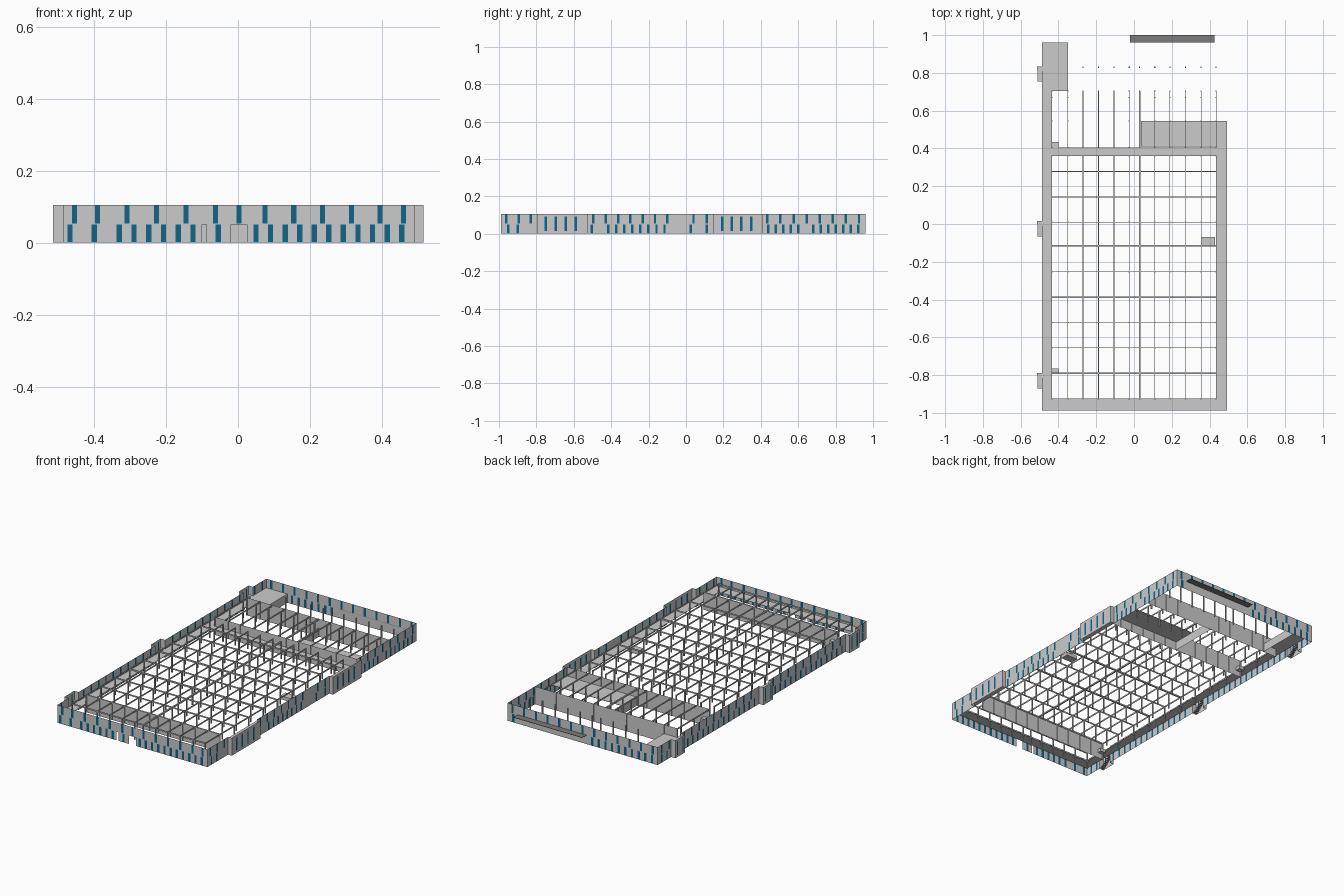
import bpy, bmesh

if "Cube" in bpy.data.objects:
    bpy.data.objects.remove(bpy.data.objects["Cube"])

L, R, F, B = -0.487, 0.492, -0.988, 0.96     # outer wall lines
H, M = 0.105, 0.052                          # wall top, upper floor level


def material(name, col):
    m = bpy.data.materials.new(name)
    m.diffuse_color = (*col, 1)
    m.use_nodes = True
    m.node_tree.nodes["Principled BSDF"].inputs["Base Color"].default_value = m.diffuse_color
    return m


GREY = material("wall_grey", (0.8, 0.8, 0.8))
GLASS = material("window_blue", (0.005, 0.13, 0.25))
DARK = material("canopy_dark", (0.2, 0.2, 0.2))


def finish(name, bm, mats=()):
    me = bpy.data.meshes.new(name)
    bm.to_mesh(me)
    bm.free()
    for m in mats:
        me.materials.append(m)
    ob = bpy.data.objects.new(name, me)
    bpy.context.collection.objects.link(ob)
    return ob


def quad(bm, axis, c, a, b, z0, z1, mat=0):
    """Upright panel running along an axis at fixed cross position c."""
    if b - a < 1e-4 or z1 - z0 < 1e-4:
        return
    pts = [(a, z0), (b, z0), (b, z1), (a, z1)]
    vs = [bm.verts.new((p, c, z) if axis == 'x' else (c, p, z)) for p, z in pts]
    bm.faces.new(vs).material_index = mat


def band(bm, axis, c, a, b, z0, z1, wins=(), width=0.014, gaps=(), sill=0.002):
    """One storey of wall, split into solid panels, windows and openings."""
    cuts = [(w - width / 2, w + width / 2, 1) for w in wins
            if a < w - width / 2 and w + width / 2 < b
            and not any(g[0] - width < w < g[1] + width for g in gaps)]
    cuts += [(g[0], g[1], 2) for g in gaps]
    pos = a
    for s, e, kind in sorted(cuts):
        quad(bm, axis, c, pos, s, z0, z1)
        if kind == 1:
            quad(bm, axis, c, s, e, z0, z0 + sill)
            quad(bm, axis, c, s, e, z0 + sill, z1 - sill, 1)
            quad(bm, axis, c, s, e, z1 - sill, z1)
        pos = max(pos, e)
    quad(bm, axis, c, pos, b, z0, z1)


def box(bm, x0, x1, y0, y1, z0, z1):
    r = bmesh.ops.create_cube(bm, size=1)
    for v in r['verts']:
        v.co = ((x0 + x1) / 2 + v.co.x * (x1 - x0), (y0 + y1) / 2 + v.co.y * (y1 - y0),
                (z0 + z1) / 2 + v.co.z * (z1 - z0))


def spaced(a, b, n):
    return [a + (b - a) * i / (n - 1) for i in range(n)]


# front wall with entrance opening
bm = bmesh.new()
band(bm, 'x', F, L, R, 0, M,
     [-0.467, -0.4] + spaced(-0.33, -0.125, 6) + [-0.055] + spaced(0.05, 0.455, 11),
     0.015, [(-0.1, -0.088), (-0.02, 0.025)])
band(bm, 'x', F, L, R, M, H, [-0.455] + spaced(-0.39, -0.063, 5) + [0.003]
     + spaced(0.075, 0.395, 5) + [0.46])
finish("front_wall", bm, [GREY, GLASS])

# back wall
bm = bmesh.new()
band(bm, 'x', B, L, R, 0, M, spaced(-0.45, -0.06, 10) + [0.455], 0.015)
band(bm, 'x', B, L, R, M, H, spaced(-0.455, 0.46, 13))
finish("back_wall", bm, [GREY, GLASS])

# right wall, open behind the two projecting bays
bays = [(-0.795, -0.525), (0.148, 0.413)]
low = [-0.95, -0.9, -0.505] + spaced(-0.415, -0.115, 8) + [0.025, 0.11] \
    + spaced(0.44, 0.6, 5) + spaced(0.68, 0.92, 7)
high = spaced(-0.96, -0.83, 3) + spaced(-0.495, -0.1, 7) + [0.04, 0.11] + spaced(0.435, 0.925, 8)
bm = bmesh.new()
band(bm, 'y', R, F, B, 0, M, low, 0.013, bays)
band(bm, 'y', R, F, B, M, H, high, 0.013, bays)
finish("right_wall", bm, [GREY, GLASS])

# projecting bays with tall windows
for i, (a, b) in enumerate(bays):
    bm = bmesh.new()
    band(bm, 'y', 0.516, a, b, 0, H, spaced(a + 0.045, b - 0.065, 4), 0.013, (), 0.014)
    for y in (a, b):
        quad(bm, 'x', y, R, 0.516, 0, H)
    finish(f"right_bay_{i + 1}", bm, [GREY, GLASS])

# left wall, open behind the stair towers
towers = [(-0.88, -0.79), (-0.075, 0.015), (0.745, 0.835)]
bm = bmesh.new()
band(bm, 'y', L, F, B, 0, M, spaced(-0.95, 0.92, 40), 0.013, towers)
band(bm, 'y', L, F, B, M, H, spaced(-0.95, 0.92, 28), 0.013, towers)
finish("left_wall", bm, [GREY, GLASS])

# stair towers: open shells with stepped flights
for i, (a, b) in enumerate(towers):
    bm = bmesh.new()
    band(bm, 'y', -0.515, a, b, 0, H, [a + 0.02, b - 0.02], 0.01, (), 0.012)
    for y in (a, b):
        quad(bm, 'x', y, -0.515, L, 0, H)
    finish(f"stair_tower_{i + 1}", bm, [GREY, GLASS])
    bm = bmesh.new()
    for k in range(8):
        y = a + 0.01 + k * 0.008
        box(bm, -0.51, L, y, y + 0.008, k * 0.0065, k * 0.0065 + 0.003)
    box(bm, -0.514, L, b - 0.016, b, M - 0.003, M)
    finish(f"stair_flight_{i + 1}", bm)

# upper floor gallery around the hall
bm = bmesh.new()
T = M - 0.002
box(bm, L, -0.435, F, 0.705, T, M)
box(bm, L, -0.35, 0.705, B, T, M)
box(bm, 0.435, R, F, 0.41, T, M)
box(bm, -0.435, 0.435, F, -0.927, T, M)
box(bm, -0.435, 0.435, 0.36, 0.405, T, M)
box(bm, 0.037, R, 0.41, 0.545, T, M)
finish("gallery_floor", bm)

# steel grid of roof beams
xs = [-0.435, -0.35, -0.27, -0.188, -0.106, -0.025, 0.03, 0.11, 0.19, 0.272, 0.355, 0.435]
ys = [-0.925, -0.79, -0.655, -0.522, -0.388, -0.253, -0.115, 0.01, 0.143, 0.278]
bm = bmesh.new()
for x in xs:
    w = 0.004 if x == 0.03 else 0.0015
    box(bm, x - w, x + w, -0.93, 0.36, H - 0.008, H)
    box(bm, x - w, x + w, 0.405, 0.705, H - 0.008, H)
for y in ys:
    w = 0.004 if y in (-0.79, -0.388, -0.115) else 0.0015
    box(bm, -0.435, 0.435, y - w, y + w, H - 0.008, H)
finish("beam_grid", bm)

# columns
bm = bmesh.new()
for x in xs:
    for y in ys + [0.36, 0.405, 0.545, 0.67, 0.705, 0.83]:
        if y == 0.83 and x < -0.3:
            continue
        box(bm, x - 0.003, x + 0.003, y - 0.003, y + 0.003, 0, H)
finish("columns", bm)

# inner partition walls
bm = bmesh.new()
quad(bm, 'x', -0.79, -0.435, 0.435, 0, H)
quad(bm, 'x', 0.405, -0.435, R, 0, H)
quad(bm, 'x', 0.705, -0.435, R, 0, H)
quad(bm, 'y', 0.035, 0.405, 0.705, 0, M)
quad(bm, 'y', -0.35, 0.705, B, 0, M)
finish("partition_walls", bm)

# small service rooms
for i, (x0, x1, y0, y1) in enumerate([(-0.435, -0.4, 0.405, 0.435), (0.357, 0.43, -0.115, -0.068),
                                      (-0.435, -0.4, -0.79, -0.765)]):
    bm = bmesh.new()
    box(bm, x0, x1, y0, y1, M - 0.02, M)
    finish(f"service_room_{i + 1}", bm)

# loading canopy at the back
bm = bmesh.new()
box(bm, -0.022, 0.425, B, 1.0, M - 0.001, M + 0.001)
finish("loading_canopy", bm, [DARK])
